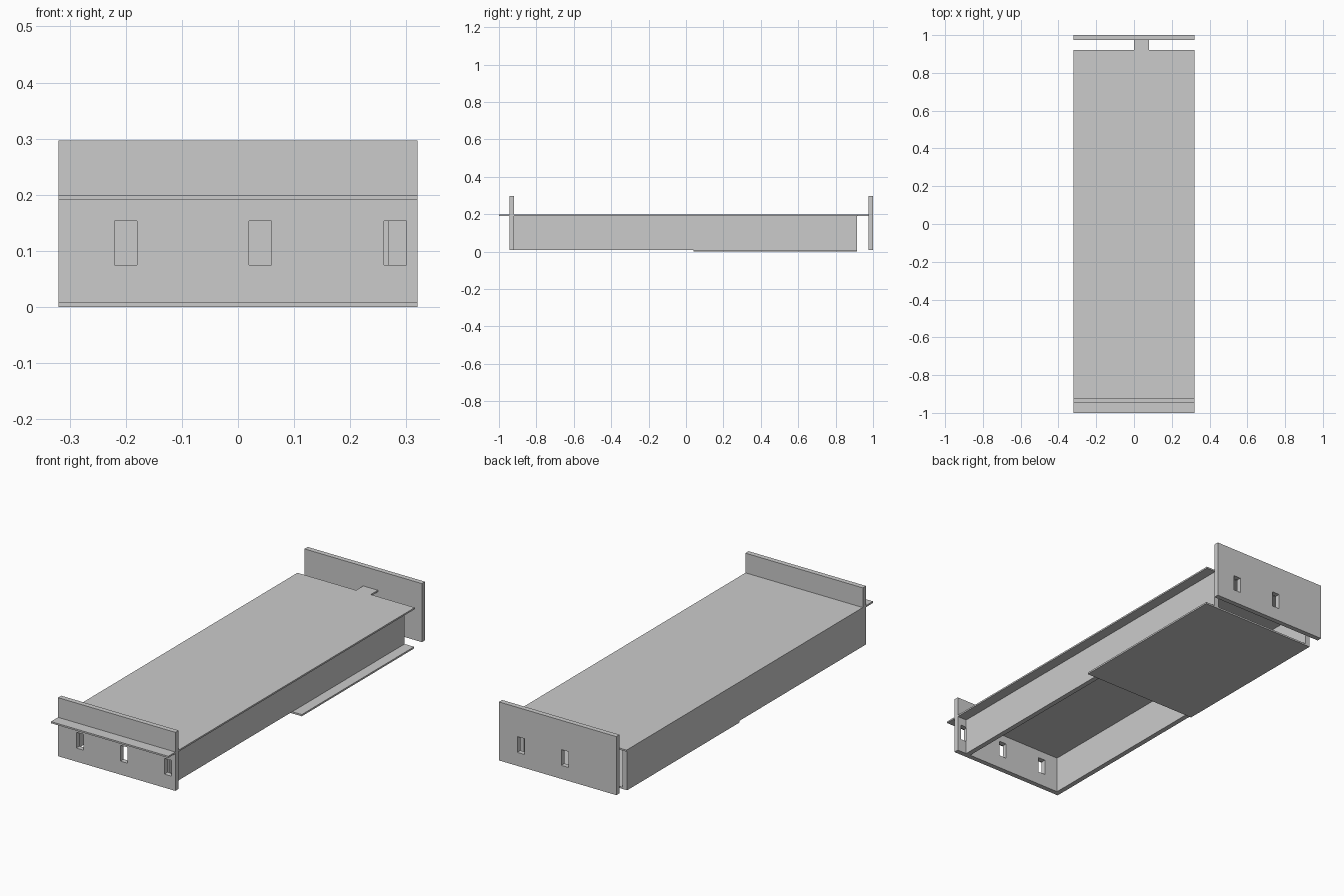
import bpy, bmesh

if "Cube" in bpy.data.objects:
    bpy.data.objects.remove(bpy.data.objects["Cube"])

def prism(name, pts, z0, z1):
    """Extrude an outline in the xy plane from z0 to z1."""
    bm = bmesh.new()
    face = bm.faces.new([bm.verts.new((x, y, z0)) for x, y in pts])
    ext = bmesh.ops.extrude_face_region(bm, geom=[face])["geom"]
    moved = [g for g in ext if isinstance(g, bmesh.types.BMVert)]
    bmesh.ops.translate(bm, verts=moved, vec=(0, 0, z1 - z0))
    bmesh.ops.recalc_face_normals(bm, faces=bm.faces)
    me = bpy.data.meshes.new(name)
    bm.to_mesh(me)
    bm.free()
    ob = bpy.data.objects.new(name, me)
    bpy.context.collection.objects.link(ob)
    return ob

def box(name, x0, x1, y0, y1, z0, z1):
    return prism(name, [(x0, y0), (x1, y0), (x1, y1), (x0, y1)], z0, z1)

W, T = 0.32, 0.025          # half width, board thickness
Z0, Z1 = 0.0085, 0.192      # inner height between the thin panels

# Top panel with locating tab at the back
prism("top_panel", [(-W, -1), (W, -1), (W, 0.92), (0.08, 0.92), (0.08, 0.975),
                    (0, 0.975), (0, 0.92), (-W, 0.92)], Z1, 0.2)

# Half-length bottom panel
box("bottom_panel", -W, W, 0.04, 0.915, 0, Z0)

# Side boards: left one flush, right one inset
box("left_side", -W, -W + T, -0.92, 0.915, Z0, Z1)
box("right_side", 0.268 - T, 0.268, -0.92, 0.915, Z0, Z1)

# End boards with rectangular slots cut through
def end_board(name, y0, slots):
    board = box(name, -W, W, y0, y0 + T, Z0, 0.297)
    for i, x in enumerate(slots):
        cut = box(f"{name}_slot_cutter_{i}", x - 0.02, x + 0.02,
                  y0 - 0.05, y0 + T + 0.05, 0.075, 0.153)
        cut.hide_render = True
        cut.display_type = 'WIRE'
        mod = board.modifiers.new("slot", 'BOOLEAN')
        mod.operation = 'DIFFERENCE'
        mod.solver = 'EXACT'
        mod.object = cut

end_board("front_board", -0.945, (-0.2, 0.04, 0.28))
end_board("back_board", 0.975, (-0.04, 0.2))
